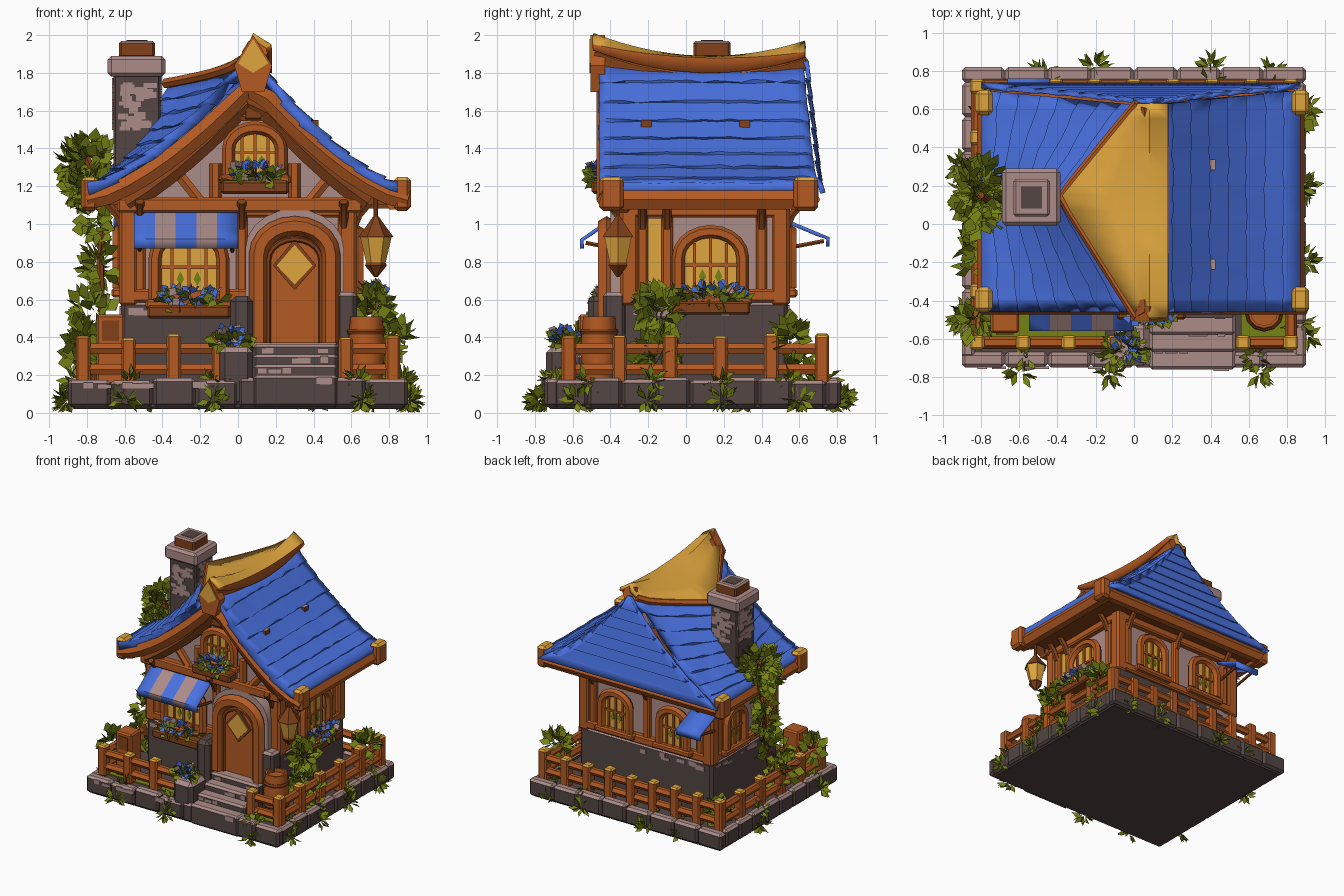
import bpy, bmesh, math, random
from mathutils import Vector, Matrix
random.seed(4)
if "Cube" in bpy.data.objects:
    bpy.data.objects.remove(bpy.data.objects["Cube"])
made = []
def material(name, *rgb):
    m = bpy.data.materials.new(name)
    m.use_nodes = True
    m.diffuse_color = col = [((c / 255 + .055) / 1.055) ** 2.4 for c in rgb] + [1]
    next(n for n in m.node_tree.nodes if n.type == 'BSDF_PRINCIPLED').inputs["Base Color"].default_value = col
    return m
BLUE, WOOD = material("roof blue", 73, 113, 224), material("orange wood", 180, 90, 34)
DARK, GOLD = material("dark wood", 130, 65, 25), material("gold yellow", 224, 166, 62)
PINK, STONE = material("pale stone", 172, 140, 136), material("dark stone", 84, 70, 66)
GREEN = material("leaf green", 118, 130, 20)

def link(name, me, mats, frame=None, thick=0):
    for m in mats:
        me.materials.append(m)
    ob = bpy.data.objects.new(name, me)
    bpy.context.collection.objects.link(ob)
    ob.matrix_world = frame or Matrix()
    if thick:
        s = ob.modifiers.new("thickness", 'SOLIDIFY')
        s.thickness, s.offset = thick, -1
    made.append(ob)
def add(name, bm, *args):
    me = bpy.data.meshes.new(name)
    bm.to_mesh(me)
    bm.free()
    link(name, me, *args)
def box(name, x0, x1, y0, y1, z0, z1, mat, top=None, frame=None, bevel=.012):
    bm = bmesh.new()
    mid = Vector((x0 + x1, y0 + y1, z0 + z1)) / 2
    bmesh.ops.create_cube(bm, size=1, matrix=Matrix.Translation(mid) @ Matrix.Diagonal((x1 - x0, y1 - y0, z1 - z0, 1)))
    if bevel:
        bmesh.ops.bevel(bm, geom=bm.edges[:], offset=bevel, segments=1, affect='EDGES')
    bm.normal_update()
    for f in bm.faces:
        f.material_index = int(f.normal.z > .5)
    add(name, bm, [mat, top or mat], frame)
def tube(name, pts, r, mat, frame=None):
    cu = bpy.data.curves.new(name, 'CURVE')
    cu.dimensions, cu.bevel_depth, cu.bevel_resolution, cu.use_fill_caps = '3D', r, 1, True
    sp = cu.splines.new('POLY')
    sp.points.add(len(pts) - 1)
    for p, q in zip(sp.points, pts):
        p.co = (*q, 1)
    tmp = bpy.data.objects.new(name, cu)
    link(name, bpy.data.meshes.new_from_object(tmp), [mat], frame)
    bpy.data.objects.remove(tmp)
def prism(name, pts, y0, y1, mat, frame=None):
    bm = bmesh.new()
    ext = bmesh.ops.extrude_face_region(bm, geom=[bm.faces.new([bm.verts.new((x, y0, z)) for x, z in pts])])
    bmesh.ops.translate(bm, verts=[v for v in ext['geom'] if isinstance(v, bmesh.types.BMVert)], vec=(0, y1 - y0, 0))
    bmesh.ops.recalc_face_normals(bm, faces=bm.faces[:])
    add(name, bm, [mat], frame)
def lathe(name, c, profile, seg, mat):
    bm = bmesh.new()
    rings = [[bm.verts.new((c[0] + r * math.cos(a), c[1] + r * math.sin(a), z))
              for a in (math.tau * k / seg for k in range(seg))] for r, z in profile]
    for a, b in zip(rings, rings[1:]):
        for k in range(seg):
            bm.faces.new((a[k - 1], a[k], b[k], b[k - 1]))
    bm.faces.new(rings[0][::-1])
    bm.faces.new(rings[-1])
    add(name, bm, [mat])
def grid(name, f, nu, nv, mats, thick, rule=lambda i, j: 0, frame=None):
    bm = bmesh.new()
    vs = [[bm.verts.new(f(i, j / nv)) for j in range(nv + 1)] for i in range(nu + 1)]
    for i in range(nu):
        for j in range(nv):
            bm.faces.new((vs[i][j], vs[i][j + 1], vs[i + 1][j + 1], vs[i + 1][j])).material_index = rule(i, j)
    bm.normal_update()
    if sum(q.normal.z for q in bm.faces) < 0:
        bmesh.ops.reverse_faces(bm, faces=bm.faces[:])
    add(name, bm, mats, frame, thick)
def leaves(name, clumps, n, size, mats=(GREEN,), frame=None, wide=.4):
    bm = bmesh.new()
    rnd = lambda: Vector([random.gauss(0, 1) for _ in range(3)]).normalized()
    for x, y, z, rx, ry, rz in clumps:
        for _ in range(n):
            d = rnd()
            p = Vector((x, y, z)) + Vector((d.x * rx, d.y * ry, d.z * rz)) * random.uniform(.4, 1)
            d = (d + rnd() * .5 + Vector((0, 0, .25))).normalized()
            s = d.cross(rnd()).normalized() * size * wide
            m = p + d * size * .5 + d.cross(s).normalized() * size * .12
            f = bm.faces.new([bm.verts.new((q.x, q.y, max(q.z, .002))) for q in (p, m + s, p + d * size, m - s)])
            f.material_index = random.randrange(len(mats))
    add(name, bm, mats, frame)
def flowers(name, x, y, z, rx, ry, frame=None):
    leaves(name + "_greenery", [(x, y, z - .02, rx + .02, ry, .025)], 55, .075, frame=frame)
    leaves(name + "_flowers", [(x, y - .01, z + .015, rx, ry, .025)], 45, .055, (BLUE, BLUE, PINK), frame, .5)
def arch(x, z, w, h):
    r, a = w / 2, [math.pi * k / 10 for k in range(11)]
    return [(x - r, z)] + [(x - r * math.cos(t), z + h - r * .8 + r * .8 * math.sin(t)) for t in a] + [(x + r, z)]
def wall(x, y, deg):
    return Matrix.Translation((x, y, 0)) @ Matrix.Rotation(math.radians(deg), 4, 'Z')
FRONT, RIGHT, BACK, LEFT = wall(0, -.3, 0), wall(.58, 0, 90), wall(0, .5, 180), wall(-.58, 0, -90)
def window(name, x, z, w, h, frame, y=-.02, planter=True):
    a = arch(x, z, w, h)
    prism(name + "_pane", a, y, y - .025, GOLD, frame)
    tube(name + "_frame", [(p, y - .035, q) for p, q in a], .034, WOOD, frame)
    for k in (-1, 0, 1):
        c = x + k * w / 4
        box(name + "_bar", c - .008, c + .008, y - .04, y, z, z + h * (.97 - .15 * abs(k)), WOOD, frame=frame, bevel=0)
    for c in (x - w / 8, x + w / 8):
        prism(name + "_leaf_pane", [(c - .02, z + h * .3), (c, z + h * .2), (c + .02, z + h * .3), (c, z + h * .42)], y - .03, y - .02, GREEN, frame)
    box(name + "_crossbar", x - w / 2, x + w / 2, y - .04, y, z + h * .45, z + h * .5, WOOD, frame=frame, bevel=0)
    box(name + "_sill", x - w / 2 - .05, x + w / 2 + .05, y - .07, y, z - .05, z, WOOD, frame=frame)
    if planter:
        box(name + "_planter", x - w / 2 - .04, x + w / 2 + .04, y - .15, y - .03, z - .1, z - .03, DARK, frame=frame)
        flowers(name, x, y - .1, z + .005, w / 2, .05, frame)
def stones(name, x0, x1, z0, z1, n, frame):
    for _ in range(n):
        x, z, w, h = random.uniform(x0, x1 - .08), random.uniform(z0, z1 - .04), random.uniform(.04, .08), random.uniform(.02, .04)
        box(name, x, x + w, -.007, .004, z, z + h, PINK, frame=frame, bevel=0)

# Ground slab with a border of stones
box("base_slab", -.88, .88, -.73, .8, .02, .15, STONE)
for k in range(8):
    for x, y, w, d in ((-.9 + .225 * k, -.75, .225, .08), (-.9 + .225 * k, .74, .225, .08), (-.9, -.7 + .18 * k, .07, .18), (.83, -.7 + .18 * k, .07, .18)):
        box("border_stone", x, x + w, y, y + d, .03, .17 + random.uniform(0, .02), STONE, PINK, bevel=.018)
stones("border_patch", -.85, -.1, .13, .17, 8, wall(0, -.75, 0))
for x0, x1 in ((-.8, -.15), (.56, .8)):
    box("lawn", x0, x1, -.6, -.45, .14, .158, GREEN, bevel=0)
# Foundation, walls and timber framing
box("foundation", -.62, .62, -.34, .54, .14, .59, STONE, PINK, bevel=.02)
box("wall_body", -.58, .58, -.3, .5, .57, 1.14, PINK, bevel=0)
for fr, w in ((wall(0, -.34, 0), .6), (wall(.62, .1, 90), .4), (wall(0, .54, 180), .6), (wall(-.62, .1, -90), .4)):
    stones("foundation_stone", -w, w, .51, .58, 9, fr)
for fr, a, b, posts in ((FRONT, -.58, .58, (-.52, .02, .56)), (RIGHT, -.3, .5, (-.23, -.1, .4)),
                        (BACK, -.58, .58, (-.5, 0, .5)), (LEFT, -.5, .3, (-.4, .1, .2))):
    for z in (.62, 1.07):
        box("wall_beam", a, b, -.05, .01, z - .035, z + .035, WOOD, frame=fr)
    for x in (a, b):
        box("corner_post", x - .045, x + .045, -.05, .04, .57, 1.14, WOOD, frame=fr)
    for x in posts:
        box("wall_post", x - .03, x + .03, -.04, .01, .6, 1.08, WOOD, frame=fr)
        tube("eave_brace", [(x, -.03, .98), (x, -.06, 1.05), (x, -.12, 1.12)], .024, DARK, fr)
box("side_shutter", -.2, -.13, -.009, .01, .66, 1.03, GOLD, frame=RIGHT, bevel=0)
window("front_window", -.26, .6, .36, .36, FRONT)
window("right_window", .13, .62, .34, .34, RIGHT)
window("left_window", -.25, .66, .24, .3, LEFT, planter=False)
for x in (-.27, .27):
    window("back_window", x, .66, .26, .3, BACK, planter=False)
# Gable wall and attic window
def profile(x):
    return 1.2 + .66 * max(0, 1 - abs(x - .08) / (.82 if x > .08 else .88)) ** 1.4
xs = [-.8 + 1.7 * k / 16 for k in range(17)]
prism("gable_wall", [(-.56, 1.08)] + [(x, profile(x) - .06) for x in xs if -.56 < x < .64] + [(.64, 1.08)], -.34, -.28, PINK)
window("attic_window", .09, 1.26, .28, .25, FRONT, -.05)
box("gable_beam", -.64, .66, -.4, -.3, 1.06, 1.14, WOOD)
tube("gable_inner_rafter", [(x, -.36, profile(x) - .19) for x in xs[2:-2]], .055, DARK)
for x, t in ((-.2, -.36), (.38, .54), (-.12, -.12), (.3, .3)):
    tube("gable_strut", [(x, -.36, 1.12), (t, -.36, 1.32)], .032, WOOD)
tube("collar_beam", [(-.1, -.37, 1.57), (.26, -.37, 1.57)], .03, WOOD)
box("king_post", .03, .13, -.4, -.32, 1.55, 1.75, DARK)
# Roof in overlapping courses
ROWS = 8
def shingled(top, x):
    def f(i, v):
        a, b, u = Vector(top(v)), Vector((x, -.46 + 1.16 * v, 1.2)), (i + i % 2) / 2 / ROWS
        u = min(1, u + random.uniform(0, .02) * (i % 2))
        p = a.lerp(b, u)
        p.z = b.z + (a.z - b.z) * (1 - u) ** 1.4 + .018 * (i % 2) + random.uniform(-.004, .004)
        return p
    return f
def left_top(v):
    w = v / .565 if v < .565 else (1 - v) / .435
    return .04 - .4 * w, -.46 + 1.08 * v, 1.86 - .12 * w ** .6
def back_point(i, v):
    u = (i + i % 2) / 2 / ROWS
    z = 1.86 - .7 * u
    d = max(.02, 1 - max(0, (z - 1.2) / .66) ** .714)
    return .08 - .88 * d + 1.67 * d * v, .62 + .08 * u + .01 * (i % 2), z
for name, f, t in (("roof_right", shingled(lambda v: (.1, -.46 + 1.08 * v, 1.86), .87), .07), ("roof_left", shingled(left_top, -.8), .07), ("roof_back", back_point, .03)):
    grid(name, f, 2 * ROWS - 1, 16, [BLUE], t)
for y in (-.21, .31):
    box("roof_patch", .385, .425, y - .028, y + .028, 1.5, 1.55, DARK, PINK, bevel=0)
box("soffit", -.74, .82, -.3, .66, 1.1, 1.14, DARK, bevel=0)
# Roof edge timbers and corner blocks
tube("front_rake", [(x, -.415, profile(x) - .075 - .04 * math.sin(math.pi * (x + .8) / 1.7)) for x in xs], .058, WOOD)
for x, c in ((-.76, -.785), (.83, .87)):
    tube("side_eave", [(x, -.42, 1.13), (x, .66, 1.13)], .06, WOOD)
    for y in (-.39, .64):
        box("eave_corner", c - .045, c + .045, y - .07, y + .06, 1.07, 1.25, WOOD, GOLD, bevel=.02)
tube("back_eave", [(-.77, .655, 1.13), (.84, .655, 1.13)], .055, WOOD)
# Swept ridge with its triangular cap
def ridge(v):
    return 1.89 + .1 * abs(2 * v - 1.1) ** 2
def cap(i, v):
    (x, _, z), y, h = left_top(v), -.49 + 1.12 * v, ridge(v)
    return ((.18, y, h - .09), (.177, y, h - .01 - .05 * (2 * v - 1) ** 2), (.08, y, h), ((x + .08) / 2, y, (z + h) / 2), (x - .02, y, z + .03))[i]
grid("ridge_cap", cap, 4, 14, [GOLD, WOOD], .03, lambda i, j: int(i == 0))
tube("ridge_beam", [(.09, -.48 + 1.1 * k / 10, ridge(k / 10) - .1) for k in range(11)], .07, WOOD)
tube("ridge_cap_edge", [Vector(cap(4, k / 16)) + Vector((0, 0, -.025)) for k in range(17)], .028, WOOD)
prism("ridge_finial", [(.02, 1.7), (-.02, 1.84), (.08, 2), (.18, 1.84), (.14, 1.7)], -.505, -.43, WOOD)
prism("finial_inlay", [(0, 1.85), (.08, 1.98), (.16, 1.85), (.08, 1.8)], -.512, -.5, GOLD)
# Chimney
box("chimney_shaft", -.66, -.41, .02, .26, 1.2, 1.8, STONE)
for fr in (wall(-.535, .02, 0), wall(-.41, .14, 90), wall(-.535, .26, 180), wall(-.66, .14, -90)):
    stones("chimney_stone", -.115, .115, 1.48, 1.79, 34, fr)
box("chimney_cap", -.69, -.385, -.01, .29, 1.78, 1.89, PINK, bevel=.02)
box("chimney_pot", -.63, -.44, .04, .235, 1.88, 1.97, DARK, PINK)
box("chimney_hole", -.59, -.48, .08, .195, 1.96, 1.973, STONE, bevel=0)
# Doorway with porch stones and steps
prism("door_surround", arch(.3, .34, .52, .74), -.4, -.28, PINK)
prism("door_panel", arch(.3, .37, .3, .58), -.41, -.38, WOOD)
tube("door_frame", [(x, -.42, z) for x, z in arch(.3, .37, .38, .62)], .052, WOOD)
tube("door_trim", [(x, -.42, z) for x, z in arch(.3, .37, .28, .55)], .015, DARK)
prism("door_diamond", [(.3, .65), (.185, .78), (.3, .92), (.415, .78)], -.425, -.41, DARK)
prism("door_light", [(.3, .68), (.205, .78), (.3, .89), (.395, .78)], -.432, -.42, GOLD)
for k in range(4):
    box("step", .08, .53, -.76 + .09 * k, -.34, .03, .2 + .055 * k, STONE, PINK, bevel=.016)
    stones("step_patch", .09, .52, .15 + .055 * k, .195 + .055 * k, 3, wall(0, -.76 + .09 * k, 0))
box("stair_wall", -.1, .08, -.74, -.52, .03, .35, STONE, PINK, bevel=.03)
box("stair_buttress", -.04, .08, -.52, -.33, .14, .62, STONE, bevel=.03)
box("door_pier", .52, .63, -.44, -.32, .14, .64, STONE, PINK, bevel=.02)
# Awnings with a hanging valance
for name, x0, x1, n, z0, z1, fr in (("front_awning", -.55, 0, 5, 1.09, .92, FRONT), ("back_awning", .44, .66, 1, 1.03, .93, BACK)):
    grid(name, lambda i, v: (x0 + (x1 - x0) * i / n, -.02 - .24 * min(1, v * 1.25), z0 + (z1 - z0) * min(1, v * 1.25) - .05 * (v > .9)),
         n, 5, [BLUE, PINK], .02, lambda i, j: i % 2, fr)
    for x in (x0 + .03, x1 - .03):
        tube(name + "_arm", [(x, -.02, z1 - .06), (x, -.23, z1 - .02)], .012, DARK, fr)
# Fence
for x0, y0, x1, y1, n in ((-.82, -.62, -.1, -.62, 4), (.57, -.62, .82, -.62, 2), (-.82, .72, .82, .72, 9), (-.82, -.62, -.82, .72, 6), (.82, -.62, .82, .72, 6)):
    for k in range(n):
        x, y = Vector((x0, y0)).lerp(Vector((x1, y1)), k / (n - 1))
        box("fence_post", x - .038, x + .038, y - .038, y + .038, .15, .39 + random.uniform(0, .03), WOOD, GOLD)
    for z in (.23, .34):
        tube("fence_rail", [(x0, y0, z), (x1, y1, z)], .032, WOOD)
# Barrel, crate and lantern
lathe("barrel", (.68, -.46), [(.08, .15), (.1, .33), (.085, .51), (.07, .51), (.07, .48)], 12, WOOD)
for z in (.25, .43):
    lathe("barrel_hoop", (.68, -.46), [(.097, z - .015), (.103, z), (.097, z + .015)], 12, DARK)
box("crate", -.75, -.6, -.57, -.43, .15, .52, WOOD)
box("crate_panel", -.72, -.63, -.577, -.5, .38, .49, DARK, bevel=0)
LAMP = (.73, -.36)
tube("lantern_hook", [(*LAMP, 1.18), (*LAMP, 1)], .012, DARK)
lathe("lantern_roof", LAMP, [(.095, .93), (.05, .99), (.015, 1.04)], 6, DARK)
lathe("lantern_glass", LAMP, [(.05, .79), (.083, .93)], 6, GOLD)
lathe("lantern_foot", LAMP, [(.01, .72), (.058, .78), (.05, .8)], 6, DARK)
# Climbing ivy, bushes, flowers and grass tufts
tube("ivy_stem", [(-.76, -.1, .15), (-.72, -.05, .5), (-.73, 0, .8), (-.7, .08, 1.1), (-.8, .15, 1.35)], .02, DARK)
leaves("ivy_top", [(-.8, .16, 1.34, .1, .15, .1), (-.79, .1, 1.2, .09, .13, .06)], 120, .1)
leaves("ivy", [(-.76, .05, 1.02, .05, .08, .1), (-.74, 0, .78, .05, .09, .11), (-.78, -.08, .52, .08, .12, .1), (-.8, -.14, .33, .09, .15, .1)], 42, .1)
leaves("right_bush", [(.73, -.14, .3, .08, .1, .1), (.71, -.14, .54, .07, .09, .09)], 85, .1)
leaves("corner_bush", [(-.83, -.5, .38, .06, .07, .08), (.82, .56, .4, .06, .06, .06), (-.72, .6, .25, .06, .06, .07)], 40, .1)
flowers("stair", -.04, -.64, .39, .07, .06)
tufts = ((-.6, -.77), (-.13, -.78), (.66, -.77), (.9, -.58), (-.9, -.5), (.9, -.2), (.9, .2), (-.2, .82), (.4, .82), (-.48, .78), (.72, .78), (-.9, .3), (.9, .6))
leaves("grass_tufts", [(x, y, .07, .025, .025, .02) for x, y in tufts], 22, .085, wide=.22)
leaves("fence_weeds", [(x * .96, y * .9, .17, .03, .03, .02) for x, y in tufts], 14, .08, wide=.22)
# Smooth shading with sharp edges kept
bpy.ops.object.select_all(action='DESELECT')
for ob in made:
    ob.select_set(True)
bpy.context.view_layer.objects.active = made[0]
bpy.ops.object.shade_smooth_by_angle(angle=math.radians(35))
